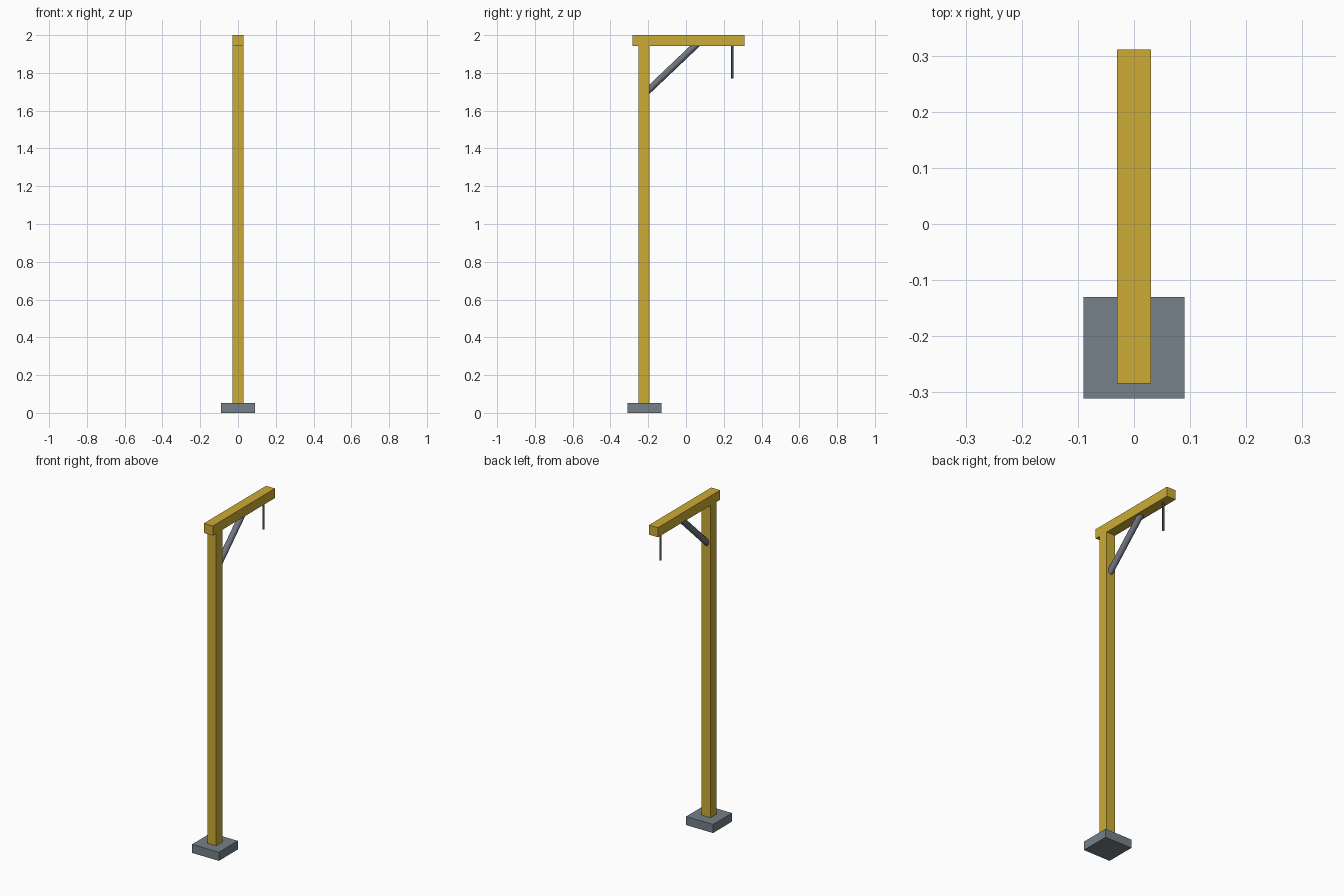
import bpy
import math
from mathutils import Vector

if "Cube" in bpy.data.objects:
    bpy.data.objects.remove(bpy.data.objects["Cube"])


def material(name, rgb):
    m = bpy.data.materials.new(name)
    m.diffuse_color = (*rgb, 1.0)
    m.use_nodes = True
    m.node_tree.nodes["Principled BSDF"].inputs["Base Color"].default_value = m.diffuse_color
    return m


yellow = material("mustard_yellow", (0.60, 0.41, 0.035))
grey = material("base_grey", (0.18, 0.22, 0.25))
steel = material("steel_grey", (0.16, 0.18, 0.22))
dark = material("dark_steel", (0.07, 0.08, 0.10))


def box(name, low, high, mat):
    low, high = Vector(low), Vector(high)
    bpy.ops.mesh.primitive_cube_add(size=1, location=(low + high) / 2)
    ob = bpy.context.object
    ob.name = name
    ob.scale = high - low
    bpy.ops.object.transform_apply(location=False, rotation=False, scale=True)
    ob.data.materials.append(mat)
    return ob


def rod(name, start, end, radius, mat, sides=16):
    start, end = Vector(start), Vector(end)
    axis = end - start
    bpy.ops.mesh.primitive_cylinder_add(
        vertices=sides, radius=radius, depth=axis.length,
        location=(start + end) / 2,
        rotation=axis.to_track_quat('Z', 'Y').to_euler())
    ob = bpy.context.object
    ob.name = name
    ob.data.materials.append(mat)
    bpy.ops.object.shade_smooth_by_angle(angle=math.radians(40))
    return ob


# Foot, post and overhanging beam
box("base_block", (-0.09, -0.311, 0), (0.09, -0.13, 0.052), grey)
box("post", (-0.03, -0.251, 0.002), (0.03, -0.193, 1.942), yellow)
box("top_beam", (-0.03, -0.284, 1.942), (0.03, 0.311, 2.0), yellow)

# Diagonal brace and hanging rod, with ends buried in the timber
rod("diagonal_brace", (0, -0.215, 1.693), (0, 0.065, 1.959), 0.018, steel)
rod("hanging_rod", (0, 0.245, 1.77), (0, 0.245, 1.96), 0.006, dark, 12)
